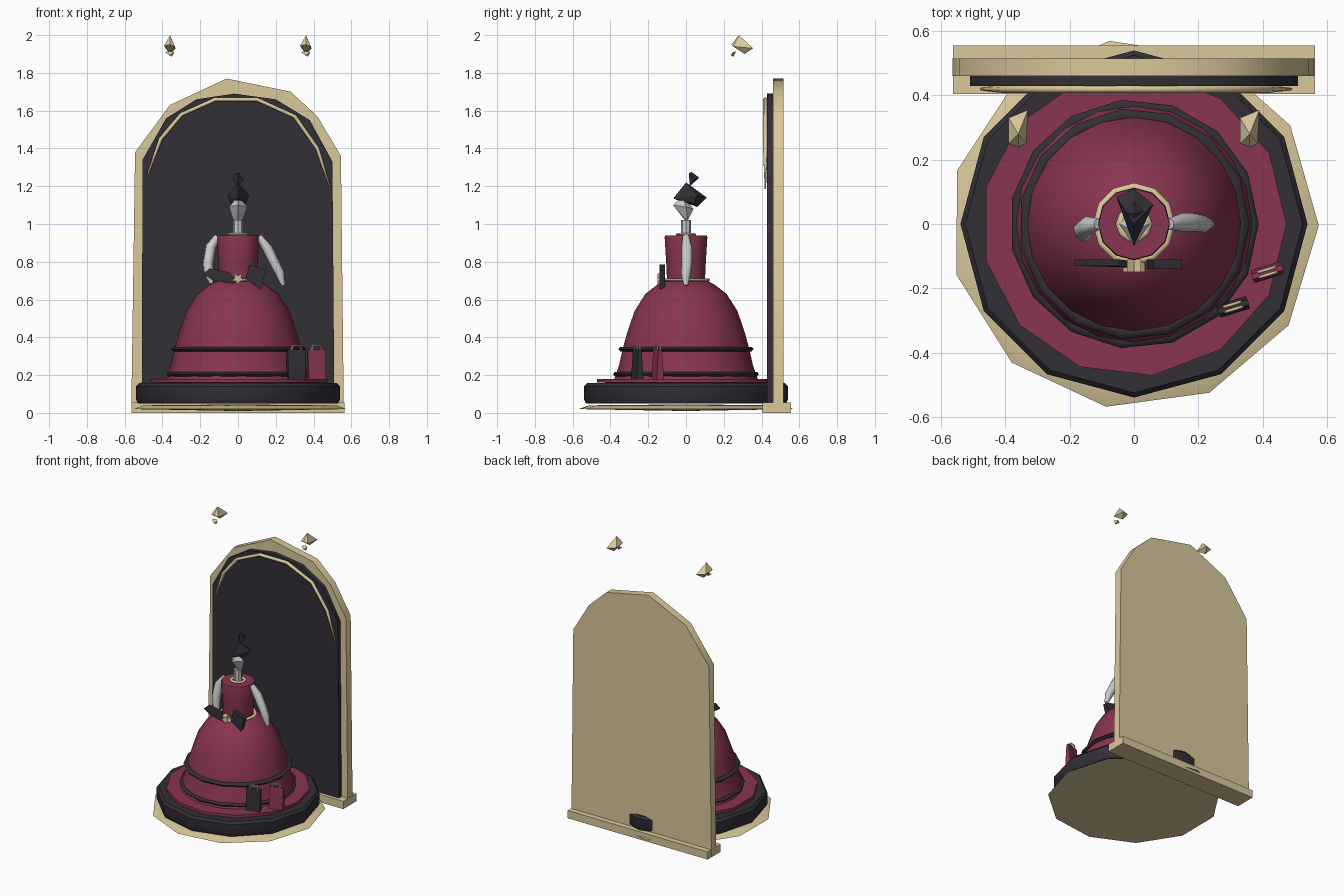
import bpy, bmesh, math
from mathutils import Vector, Matrix

if "Cube" in bpy.data.objects:
    bpy.data.objects.remove(bpy.data.objects["Cube"])


def material(name, rgb):
    m = bpy.data.materials.new(name)
    m.diffuse_color = (*rgb, 1)
    m.use_nodes = True
    m.node_tree.nodes["Principled BSDF"].inputs["Base Color"].default_value = m.diffuse_color
    return m


GOLD = material("gold", (0.70, 0.58, 0.33))
DARK = material("charcoal", (0.032, 0.028, 0.037))
RED = material("crimson", (0.25, 0.035, 0.08))
WHITE = material("white", (0.82, 0.82, 0.80))


def finish(name, bm, mat, angle=0):
    bmesh.ops.recalc_face_normals(bm, faces=bm.faces)
    me = bpy.data.meshes.new(name)
    bm.to_mesh(me)
    bm.free()
    ob = bpy.data.objects.new(name, me)
    bpy.context.collection.objects.link(ob)
    me.materials.append(mat)
    if angle:
        bpy.ops.object.select_all(action='DESELECT')
        bpy.context.view_layer.objects.active = ob
        ob.select_set(True)
        bpy.ops.object.shade_smooth_by_angle(angle=math.radians(angle))
    return ob


def lathe(name, profile, n, mat, turn=0.0, at=(0, 0), angle=40, closed=False):
    bm = bmesh.new()
    rings = []
    for r, z in profile:
        rings.append([bm.verts.new((at[0] + r * math.cos(turn + math.tau * i / n),
                                    at[1] + r * math.sin(turn + math.tau * i / n), z)) for i in range(n)])
    pairs = list(zip(rings, rings[1:] + rings[:1] if closed else rings[1:]))
    for a, b in pairs:
        for i in range(n):
            j = (i + 1) % n
            bm.faces.new((a[i], a[j], b[j], b[i]))
    if not closed:
        bm.faces.new(rings[0])
        bm.faces.new(rings[-1])
    bmesh.ops.remove_doubles(bm, verts=bm.verts, dist=1e-5)
    return finish(name, bm, mat, angle)


def ring(name, r, z, t, n, mat, h=None):
    h = h or t
    prof = [(r + t * math.cos(math.tau * k / 6), z + h * math.sin(math.tau * k / 6)) for k in range(6)]
    return lathe(name, prof, n, mat, angle=60, closed=True)


def hull(name, pts, mat):
    bm = bmesh.new()
    for p in pts:
        bm.verts.new(p)
    res = bmesh.ops.convex_hull(bm, input=bm.verts)
    bmesh.ops.delete(bm, geom=[v for v in res["geom_interior"] if isinstance(v, bmesh.types.BMVert)], context='VERTS')
    return finish(name, bm, mat)


def slab(name, outline, y0, y1, mat):
    bm = bmesh.new()
    f = bm.faces.new([bm.verts.new((x, y0, z)) for x, z in outline])
    out = bmesh.ops.extrude_face_region(bm, geom=[f])
    bmesh.ops.translate(bm, vec=(0, y1 - y0, 0), verts=[v for v in out["geom"] if isinstance(v, bmesh.types.BMVert)])
    return finish(name, bm, mat, 40)


def box(name, centre, size, mat, rot=Matrix.Identity(3)):
    bm = bmesh.new()
    m = Matrix.Translation(centre) @ rot.to_4x4() @ Matrix.Diagonal((*size, 1))
    bmesh.ops.create_cube(bm, size=1, matrix=m)
    return finish(name, bm, mat)


def tube(name, pts, radius, mat, scale=None, res=1):
    cu = bpy.data.curves.new(name, 'CURVE')
    cu.dimensions = '3D'
    cu.bevel_depth, cu.bevel_resolution, cu.use_fill_caps = radius, res, True
    sp = cu.splines.new('POLY')
    sp.points.add(len(pts) - 1)
    for i, p in enumerate(pts):
        sp.points[i].co = (*p, 1)
        sp.points[i].radius = scale[i] if scale else 1
    ob = bpy.data.objects.new(name, cu)
    bpy.context.collection.objects.link(ob)
    cu.materials.append(mat)
    bpy.ops.object.select_all(action='DESELECT')
    bpy.context.view_layer.objects.active = ob
    ob.select_set(True)
    bpy.ops.object.convert(target='MESH')
    return bpy.context.object


# Stepped round base
lathe("base_foot", [(0, 0.01), (0.575, 0.02), (0.52, 0.04), (0, 0.045)], 11, GOLD, math.radians(-0.5))
lathe("base_plinth", [(0, 0.05), (0.53, 0.05), (0.54, 0.07), (0.54, 0.14), (0.525, 0.157), (0, 0.157)], 12, DARK)
lathe("base_carpet", [(0, 0.155), (0.475, 0.16), (0.475, 0.18), (0, 0.18)], 13, RED)

# Arched backdrop
slab("arch_frame", [(-0.565, 0.01), (-0.545, 1.38), (-0.36, 1.63), (-0.06, 1.77), (0.28, 1.70),
                    (0.42, 1.57), (0.545, 1.36), (0.56, 0.01)], 0.46, 0.515, GOLD)
slab("arch_panel", [(-0.51, 0.05), (-0.505, 1.34), (-0.38, 1.56), (-0.22, 1.66), (-0.02, 1.69),
                    (0.2, 1.66), (0.38, 1.55), (0.5, 1.33), (0.51, 0.05)], 0.43, 0.465, DARK)
box("arch_sill", (0, 0.48, 0.028), (1.125, 0.15, 0.056), GOLD)
tube("arch_trim", [(-0.475, 0.42, 1.27), (-0.41, 0.42, 1.45), (-0.3, 0.42, 1.58), (-0.12, 0.42, 1.66),
                   (0.1, 0.42, 1.66), (0.3, 0.42, 1.57), (0.42, 0.42, 1.40), (0.49, 0.42, 1.185)],
     0.012, GOLD, [0.4, 1, 1, 1, 1, 1, 1, 0.3])

# Skirt with trim bands
lathe("skirt", [(0, 0.175), (0.38, 0.18), (0.355, 0.25), (0.335, 0.34), (0.31, 0.43), (0.272, 0.54),
                (0.215, 0.63), (0.15, 0.68), (0.1, 0.705), (0, 0.71)], 20, RED, angle=60)
ring("skirt_band_low", 0.37, 0.205, 0.018, 15, DARK, 0.013)
ring("skirt_band_high", 0.34, 0.338, 0.02, 15, DARK, 0.014)

# Bodice, belt, collar and neck
lathe("bodice", [(0, 0.69), (0.1, 0.69), (0.105, 0.8), (0.113, 0.93), (0.11, 0.94), (0, 0.94)], 12, RED)
ring("belt", 0.116, 0.704, 0.012, 12, GOLD, 0.009)
ring("collar", 0.045, 0.945, 0.011, 10, GOLD, 0.008)
lathe("neck", [(0, 0.93), (0.027, 0.93), (0.027, 1.022), (0, 1.022)], 8, WHITE)

# Arms with ruffled cuffs tapering to the hand
tube("left_arm", [(-0.11, 0.0, 0.935), (-0.145, -0.005, 0.88), (-0.16, -0.02, 0.79), (-0.155, -0.03, 0.74),
                  (-0.14, -0.035, 0.685)], 0.03, WHITE, [0.6, 1, 1, 0.9, 0.4])
tube("right_arm", [(0.11, 0.0, 0.935), (0.155, 0.005, 0.87), (0.195, 0.005, 0.79), (0.22, 0.0, 0.74),
                   (0.24, 0.0, 0.675)], 0.03, WHITE, [0.6, 1, 0.95, 0.9, 0.4])

# Faceted head, hair and bun
hull("head", [(0, 0, 1.012), (0.025, 0.01, 1.02), (-0.025, 0.01, 1.02), (-0.047, 0, 1.09), (0.05, 0, 1.09),
              (0, -0.068, 1.1), (0, 0.04, 1.08), (0, -0.02, 1.15)], WHITE)
hull("hair", [(-0.055, 0.085, 1.15), (0.06, 0.06, 1.15), (0, 0.11, 1.14), (0, -0.068, 1.135), (0.04, 0.04, 1.11),
              (-0.04, 0.05, 1.11), (0, 0.06, 1.09), (0, 0.0, 1.22)], DARK)
hull("hair_bun", [(0, 0.02, 1.20), (-0.03, 0.04, 1.24), (0.03, 0.04, 1.235), (0, 0.07, 1.245),
                  (0, 0.015, 1.27), (0, 0.03, 1.275)], DARK)

# Waist bow with a star knot
hull("bow_left", [(-0.02, y, z) for y in (-0.135, -0.115) for z in (0.685, 0.715)]
     + [(x, y, z) for y in (-0.13, -0.11) for x, z in ((-0.185, 0.735), (-0.15, 0.765), (-0.13, 0.70), (-0.05, 0.745))], DARK)
hull("bow_right", [(x, y, z) for y in (-0.14, -0.11)
                   for x, z in ((0.04, 0.71), (0.06, 0.785), (0.15, 0.755), (0.12, 0.655))], DARK)
slab("bow_knot", [((0.036 if k % 2 else 0.016) * math.sin(k * math.pi / 5),
                   0.71 + (0.036 if k % 2 else 0.016) * math.cos(k * math.pi / 5)) for k in range(10)],
     -0.15, -0.11, GOLD)

# Two gift bags with gold handles
for name, c, mat in (("dark_bag", Vector((0.308, -0.258, 0)), DARK), ("red_bag", Vector((0.415, -0.15, 0)), RED)):
    rot = Matrix.Rotation(math.radians(17), 3, 'Z')
    put = lambda x, y, z: tuple(c + rot @ Vector((x, y, z)))
    hull(name, [put(sx * w, sy * d, z) for z, w, d in ((0.178, 0.047, 0.02), (0.335, 0.05, 0.009))
                for sx in (-1, 1) for sy in (-1, 1)], mat)
    for s in (-1, 1):
        tube(name + "_handle", [put(-0.028, s * 0.008, 0.33), put(-0.02, s * 0.008, 0.355),
                                put(0.02, s * 0.008, 0.355), put(0.028, s * 0.008, 0.33)], 0.005, GOLD, res=0)

# Hanging spotlights
for side in (-1, 1):
    x = 0.36 * side
    hull("spotlight", [(x, 0.28, 2.0), (x - 0.03, 0.25, 1.945), (x + 0.025, 0.25, 1.94), (x, 0.24, 1.95),
                       (x - 0.03, 0.33, 1.94), (x + 0.03, 0.355, 1.93), (x, 0.31, 1.90)], GOLD)
    hull("spotlight_lens", [(x - 0.025, 0.25, 1.91), (x + 0.022, 0.25, 1.91), (x, 0.265, 1.915),
                            (x, 0.235, 1.895), (x + 0.01, 0.25, 1.885)], GOLD)
